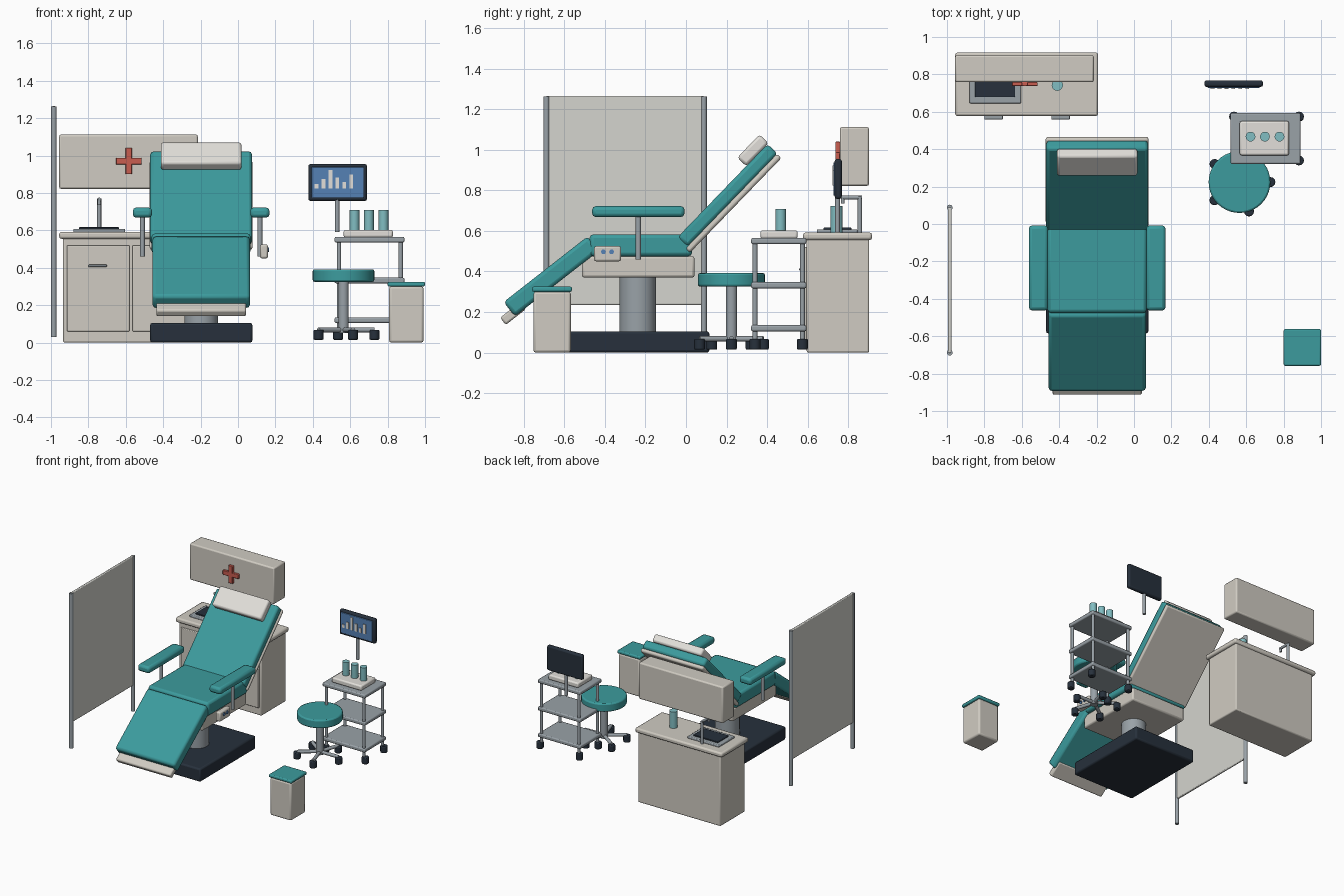
import bpy, bmesh
from math import radians, cos, sin, pi
from mathutils import Matrix, Vector

if "Cube" in bpy.data.objects:
    bpy.data.objects.remove(bpy.data.objects["Cube"])

COLORS = {
    "teal": (0.045, 0.33, 0.34), "cream": (0.63, 0.60, 0.54), "white": (0.76, 0.74, 0.70),
    "metal": (0.32, 0.36, 0.39), "dark": (0.02, 0.03, 0.045), "blue": (0.09, 0.22, 0.46),
    "red": (0.58, 0.11, 0.08), "glass": (0.22, 0.51, 0.54), "panel": (0.66, 0.66, 0.62),
}
MATS = {}
for key, rgb in COLORS.items():
    MATS[key] = bpy.data.materials.new(key)
    MATS[key].diffuse_color = (*rgb, 1)


def finish(name, bm, color, bevel):
    mesh = bpy.data.meshes.new(name)
    bm.to_mesh(mesh)
    bm.free()
    ob = bpy.data.objects.new(name, mesh)
    bpy.context.collection.objects.link(ob)
    mesh.materials.append(MATS[color])
    if bevel:
        mod = ob.modifiers.new("bevel", "BEVEL")
        mod.width, mod.segments = bevel, 2
        mod.limit_method, mod.angle_limit = "ANGLE", radians(40)
    bpy.ops.object.select_all(action="DESELECT")
    ob.select_set(True)
    bpy.context.view_layer.objects.active = ob
    bpy.ops.object.shade_smooth_by_angle(angle=radians(35))
    return ob


def block(name, center, size, color, bevel=0.008, tilt=0):
    bm = bmesh.new()
    bmesh.ops.create_cube(bm, size=1, matrix=Matrix.Diagonal((*size, 1)))
    ob = finish(name, bm, color, bevel)
    ob.location = center
    ob.rotation_euler.x = radians(tilt)
    return ob


def span(name, x, y, z, color, bevel=0.008):
    """Box given by its ranges on the three axes."""
    r = (x, y, z)
    return block(name, [(a + b) / 2 for a, b in r], [b - a for a, b in r], color, bevel)


def rod(name, a, b, radius, color, sides=16, bevel=0):
    a, b = Vector(a), Vector(b)
    d = b - a
    bm = bmesh.new()
    bmesh.ops.create_cone(bm, cap_ends=True, segments=sides, radius1=radius,
                          radius2=radius, depth=d.length)
    ob = finish(name, bm, color, bevel)
    ob.location = (a + b) / 2
    ob.rotation_euler = d.to_track_quat("Z", "Y").to_euler()
    return ob


def upright(name, x, y, z0, z1, radius, color, sides=16, bevel=0):
    return rod(name, (x, y, z0), (x, y, z1), radius, color, sides, bevel)


# Treatment chair: base, lift column, seat
CX = -0.197
span("chair_base", (-0.47, 0.077), (-0.585, 0.115), (0, 0.105), "dark", 0.012)
upright("lift_column", CX, -0.238, 0.1, 0.38, 0.09, "metal", 28)
span("seat_frame", (-0.44, 0.046), (-0.513, 0.042), (0.37, 0.475), "cream", 0.012)
span("seat_cushion", (-0.462, 0.068), (-0.475, 0.03), (0.475, 0.583), "teal", 0.018)

# Backrest, headrest, leg rest, foot plate
block("backrest_shell", (CX, 0.234, 0.736), (0.55, 0.03, 0.65), "cream", 0.012, -44)
block("backrest_cushion", (CX, 0.205, 0.774), (0.546, 0.07, 0.64), "teal", 0.018, -44)
block("headrest_pillow", (CX, 0.33, 0.997), (0.432, 0.062, 0.158), "white", 0.014, -44)
block("leg_rest", (CX, -0.664, 0.376), (0.522, 0.526, 0.09), "teal", 0.018, 38)
block("foot_plate", (CX, -0.853, 0.193), (0.48, 0.125, 0.045), "cream", 0.01, 38)

# Armrests and hand control
for side, label in ((-1, "left"), (1, "right")):
    x = CX + side * 0.314
    block("armrest_" + label, (x, -0.235, 0.695), (0.103, 0.455, 0.054), "teal", 0.018)
    upright("armrest_post_" + label, x, -0.235, 0.46, 0.68, 0.013, "metal")
span("hand_control", (0.118, 0.16), (-0.453, -0.32), (0.45, 0.525), "cream", 0.01)
for y in (-0.407, -0.367):
    rod("control_button", (0.155, y, 0.497), (0.167, y, 0.497), 0.012, "blue", 12)

# Wash cabinet with doors and worktop
span("wash_cabinet", (-0.935, -0.21), (0.595, 0.903), (0, 0.56), "cream")
span("worktop", (-0.956, -0.192), (0.577, 0.917), (0.555, 0.592), "cream", 0.012)
for x, hx in ((-0.747, -0.75), (-0.397, -0.392)):
    block("cabinet_door", (x, 0.592, 0.29), (0.335, 0.016, 0.46), "cream", 0.005)
    block("door_handle", (hx, 0.571, 0.41), (0.098, 0.026, 0.013), "metal", 0.004)

# Sink, tap, soap bottle
span("sink_rim", (-0.88, -0.603), (0.645, 0.845), (0.588, 0.608), "metal", 0.006)
span("sink_bowl", (-0.85, -0.635), (0.678, 0.815), (0.6, 0.617), "dark", 0.004)
TX = -0.742
upright("tap_stem", TX, 0.857, 0.59, 0.77, 0.011, "metal")
rod("tap_spout", (TX, 0.867, 0.765), (TX, 0.765, 0.765), 0.01, "metal")
upright("tap_nozzle", TX, 0.772, 0.735, 0.77, 0.009, "metal")
upright("soap_bottle", -0.41, 0.742, 0.59, 0.722, 0.03, "glass", 20)

# Wall cabinet with red cross
span("wall_cabinet", (-0.956, -0.215), (0.758, 0.902), (0.822, 1.112), "cream", 0.01)
block("cross_upright", (-0.584, 0.748, 0.97), (0.036, 0.022, 0.14), "red", 0.004)
block("cross_bar", (-0.584, 0.748, 0.97), (0.138, 0.021, 0.036), "red", 0.004)

# Monitor with bar chart
span("monitor_case", (0.376, 0.69), (0.733, 0.768), (0.757, 0.955), "dark", 0.012)
span("monitor_screen", (0.394, 0.672), (0.727, 0.737), (0.775, 0.938), "blue", 0.003)
for i, h in enumerate((0.025, 0.052, 0.1, 0.06, 0.035, 0.075)):
    x = 0.42 + i * 0.037
    span("chart_bar", (x - 0.01, x + 0.01), (0.721, 0.73), (0.823, 0.823 + h), "white", 0)
upright("monitor_pole", 0.53, 0.747, 0.592, 0.765, 0.012, "metal")


def caster(name, x, y):
    upright(name, x, y, 0.015, 0.068, 0.027, "dark", 12, 0.006)


# Instrument trolley
for z in (0.12, 0.332, 0.55):
    block("trolley_shelf", (0.703, 0.457, z), (0.374, 0.272, 0.03), "metal", 0.008)
for x in (0.54, 0.87):
    for y in (0.34, 0.574):
        upright("trolley_post", x, y, 0.06, 0.56, 0.012, "metal")
        caster("trolley_caster", x + (0.012 if x > 0.7 else -0.005), y)

# Tray and cups
span("tray", (0.565, 0.828), (0.367, 0.55), (0.562, 0.603), "white", 0.01)
for x in (0.623, 0.7, 0.778):
    upright("cup", x, 0.467, 0.6, 0.708, 0.026, "glass", 20)

# Stool with five-star base
SX, SY = 0.564, 0.224
upright("stool_seat", SX, SY, 0.325, 0.392, 0.165, "teal", 40, 0.01)
upright("stool_column", SX, SY, 0.05, 0.33, 0.028, "metal", 20)
for i in range(5):
    a = 2 * pi * i / 5
    ex, ey = SX + 0.165 * cos(a), SY + 0.165 * sin(a)
    rod("stool_leg", (SX, SY, 0.068), (ex, ey, 0.068), 0.013, "metal", 12)
    caster("stool_caster", ex, ey)

# Waste bin
span("waste_bin", (0.808, 0.992), (-0.752, -0.568), (0, 0.3), "cream", 0.012)
span("bin_lid", (0.8, 1.0), (-0.758, -0.562), (0.3, 0.325), "teal", 0.008)

# Privacy screen
span("screen_panel", (-0.994, -0.976), (-0.69, 0.09), (0.235, 1.265), "panel", 0.006)
for y in (-0.688, 0.088):
    upright("screen_post", -0.985, y, 0.03, 1.262, 0.015, "metal")

for m in bpy.data.materials:
    if m.users and not m.is_grease_pencil:
        m.use_nodes = True
        m.node_tree.nodes["Principled BSDF"].inputs["Base Color"].default_value = m.diffuse_color
